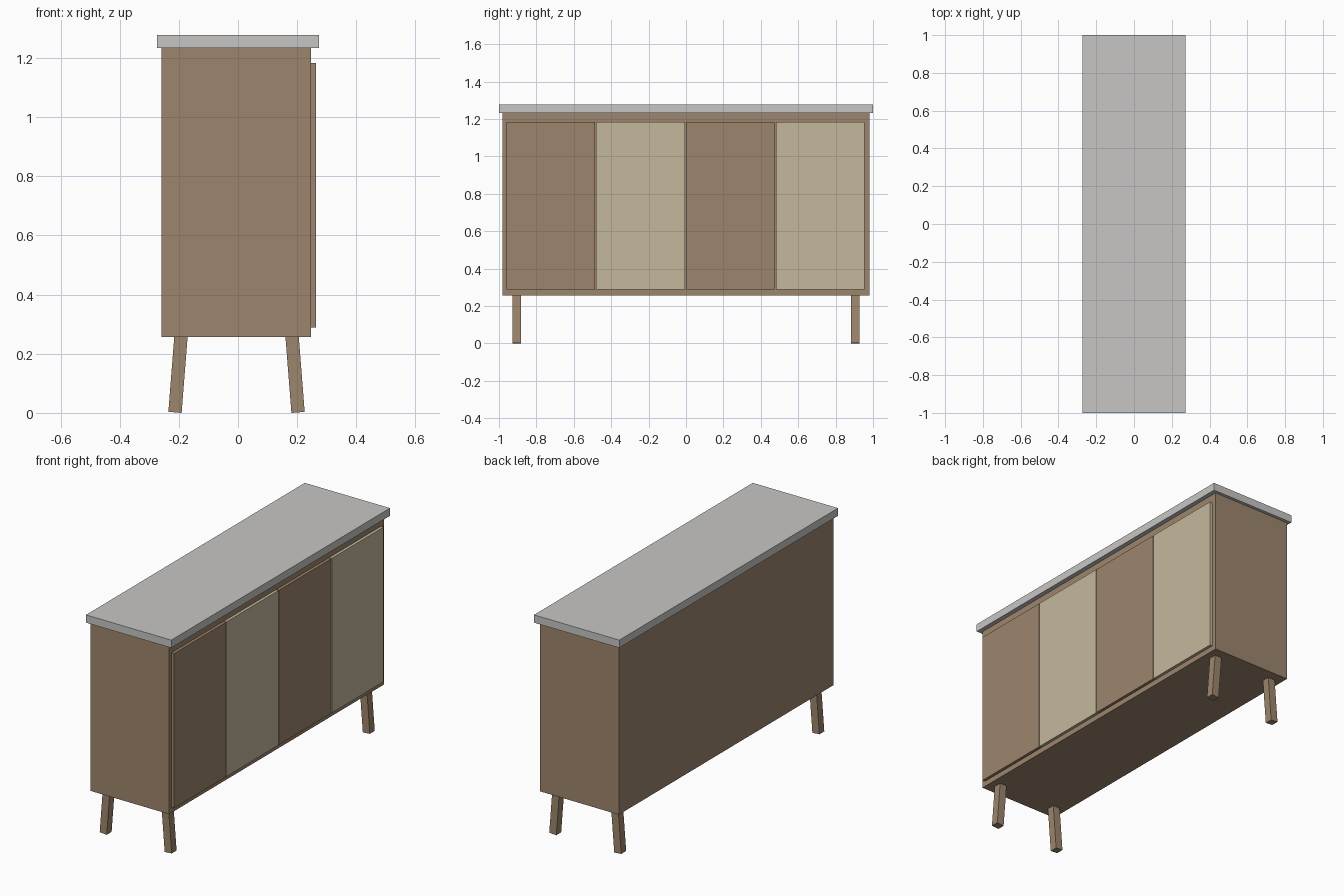
import bpy
import bmesh
import math
from mathutils import Matrix, Vector

if "Cube" in bpy.data.objects:
    bpy.data.objects.remove(bpy.data.objects["Cube"])


def make_material(name, rgb):
    mat = bpy.data.materials.new(name)
    mat.diffuse_color = (*rgb, 1.0)
    mat.use_nodes = True
    mat.node_tree.nodes["Principled BSDF"].inputs["Base Color"].default_value = mat.diffuse_color
    return mat


wood = make_material("brown wood", (0.34, 0.237, 0.153))
cream = make_material("cream panel", (0.56, 0.474, 0.332))
stone = make_material("pale grey stone", (0.573, 0.568, 0.56))


def box(name, lo, hi, mat, matrix=Matrix.Identity(4)):
    """Box spanning lo..hi, then placed by matrix."""
    lo, hi = Vector(lo), Vector(hi)
    bm = bmesh.new()
    bmesh.ops.create_cube(bm, size=1.0)
    bmesh.ops.scale(bm, vec=hi - lo, verts=bm.verts)
    bmesh.ops.translate(bm, vec=(lo + hi) / 2, verts=bm.verts)
    bmesh.ops.transform(bm, matrix=matrix, verts=bm.verts)
    mesh = bpy.data.meshes.new(name)
    bm.to_mesh(mesh)
    bm.free()
    mesh.materials.append(mat)
    obj = bpy.data.objects.new(name, mesh)
    bpy.context.collection.objects.link(obj)
    return obj


# Cabinet body and overhanging worktop
BASE, BODY_TOP = 0.257, 1.233
box("cabinet_body", (-0.258, -0.982, BASE), (0.247, 0.982, BODY_TOP), wood)
box("worktop", (-0.273, -1.0, BODY_TOP), (0.273, 1.0, 1.278), stone)

# Four doors in alternating finishes, with narrow gaps
DOOR_W, PITCH = 0.474, 0.4805
for i in range(4):
    y = -0.961 + i * PITCH
    box(f"door_{i + 1}", (0.247, y, 0.288), (0.264, y + DOOR_W, 1.183),
        cream if i % 2 else wood)

# Square legs, splayed outward across the cabinet depth
SPLAY = math.radians(4.5)
LENGTH = 0.265
for side, x in ((-1, -0.213), (1, 0.203)):
    for end in (-1, 1):
        place = (Matrix.Translation((x, end * 0.906, 0.0017))
                 @ Matrix.Rotation(-side * SPLAY, 4, 'Y'))
        label = f"{'back' if side < 0 else 'front'}_{'left' if end < 0 else 'right'}_leg"
        box(label, (-0.0225, -0.0225, 0), (0.0225, 0.0225, LENGTH), wood, place)
